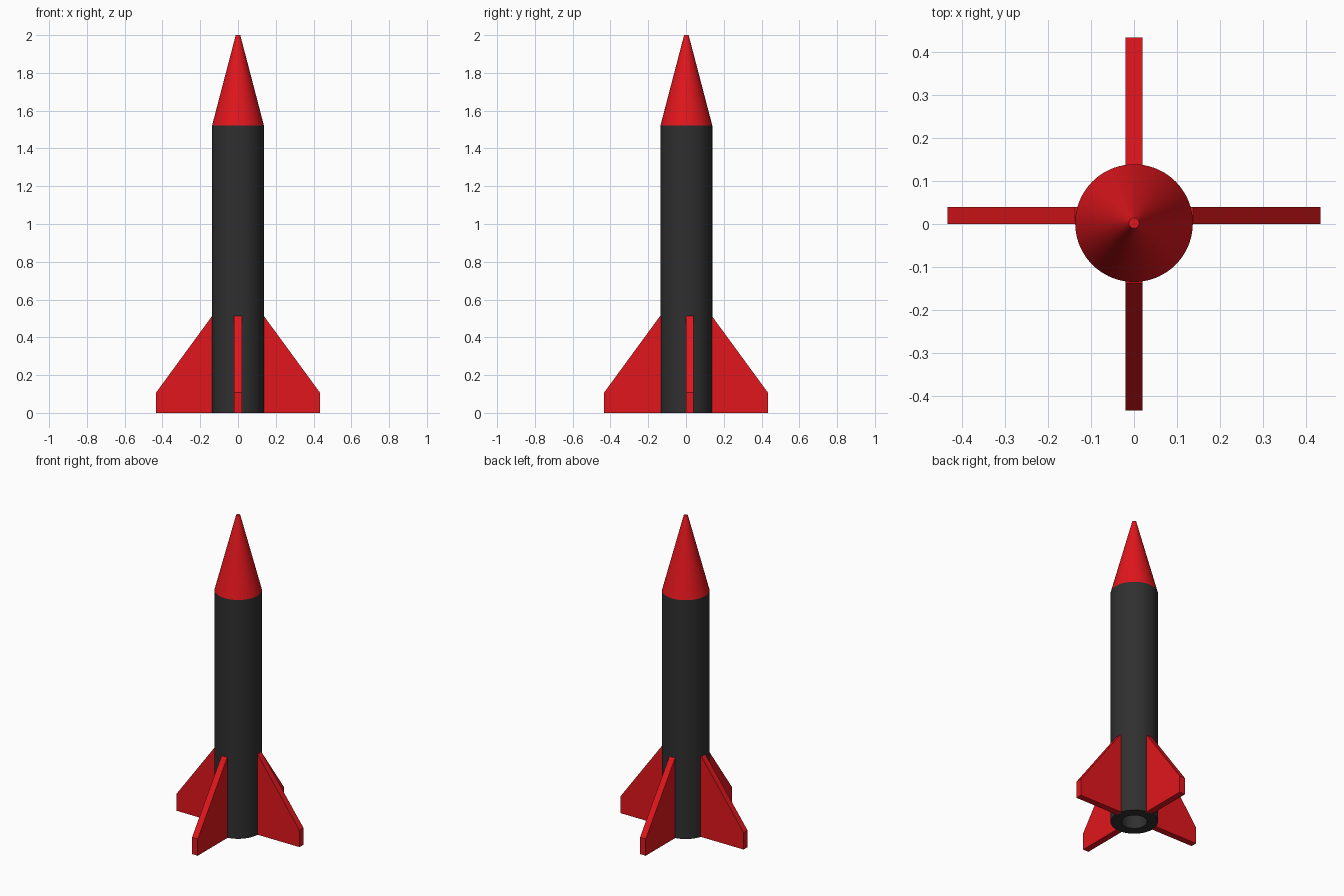
import bpy, bmesh, math
from mathutils import Vector

if "Cube" in bpy.data.objects:
    bpy.data.objects.remove(bpy.data.objects["Cube"])

CY = 0.002          # body axis sits a hair behind the origin
R = 0.137           # body radius
SHOULDER = 1.522    # height where the nose begins


def material(name, rgb):
    m = bpy.data.materials.new(name)
    m.diffuse_color = (*rgb, 1)
    m.use_nodes = True
    m.node_tree.nodes["Principled BSDF"].inputs["Base Color"].default_value = m.diffuse_color
    return m


def add_object(name, bm, mat, smooth=False):
    bmesh.ops.recalc_face_normals(bm, faces=bm.faces)
    mesh = bpy.data.meshes.new(name)
    bm.to_mesh(mesh)
    bm.free()
    mesh.materials.append(mat)
    ob = bpy.data.objects.new(name, mesh)
    bpy.context.collection.objects.link(ob)
    if smooth:
        bpy.ops.object.select_all(action='DESELECT')
        ob.select_set(True)
        bpy.context.view_layer.objects.active = ob
        bpy.ops.object.shade_smooth_by_angle(angle=math.radians(30))
    return ob


def lathe(name, profile, mat, steps=72):
    """Spin an (r, z) profile round the vertical body axis."""
    bm = bmesh.new()
    verts = [bm.verts.new((r, CY, z)) for r, z in profile]
    edges = [bm.edges.new(pair) for pair in zip(verts, verts[1:])]
    bmesh.ops.spin(bm, geom=verts + edges, cent=(0, CY, 0), axis=(0, 0, 1),
                   angle=math.tau, steps=steps)
    bmesh.ops.remove_doubles(bm, verts=bm.verts, dist=1e-5)
    return add_object(name, bm, mat, smooth=True)


def fin(name, direction, side, start, mat):
    """Extrude the fin outline 0.04 along side, starting at the given offset."""
    outline = [(0.125, 0), (0.434, 0), (0.434, 0.107), (0.137, 0.513), (0.125, 0.513)]
    d, s = Vector(direction), Vector(side)
    bm = bmesh.new()
    face = bm.faces.new([bm.verts.new(d * r + s * start + Vector((0, 0, z)))
                         for r, z in outline])
    ext = bmesh.ops.extrude_face_region(bm, geom=[face])
    moved = [g for g in ext["geom"] if isinstance(g, bmesh.types.BMVert)]
    bmesh.ops.translate(bm, verts=moved, vec=s * 0.04)
    return add_object(name, bm, mat)


red = material("red", (0.75, 0.008, 0.012))
black = material("black", (0.03, 0.029, 0.029))

# Body tube with the motor bore open at the bottom
lathe("body_tube", [(0, 0.5), (0.075, 0.5), (0.075, 0), (R, 0), (R, SHOULDER), (0, SHOULDER)], black)

# Nose cone with a small blunt tip
lathe("nose_cone", [(0, SHOULDER), (R, SHOULDER), (0.012, 2.0), (0, 2.0)], red)

# Four fins: the left and right pair is offset towards the back
for label, sign in (("right", 1), ("left", -1)):
    fin(f"fin_{label}", (sign, 0, 0), (0, 1, 0), 0.0, red)
for label, sign in (("back", 1), ("front", -1)):
    fin(f"fin_{label}", (0, sign, 0), (1, 0, 0), -0.02, red)
